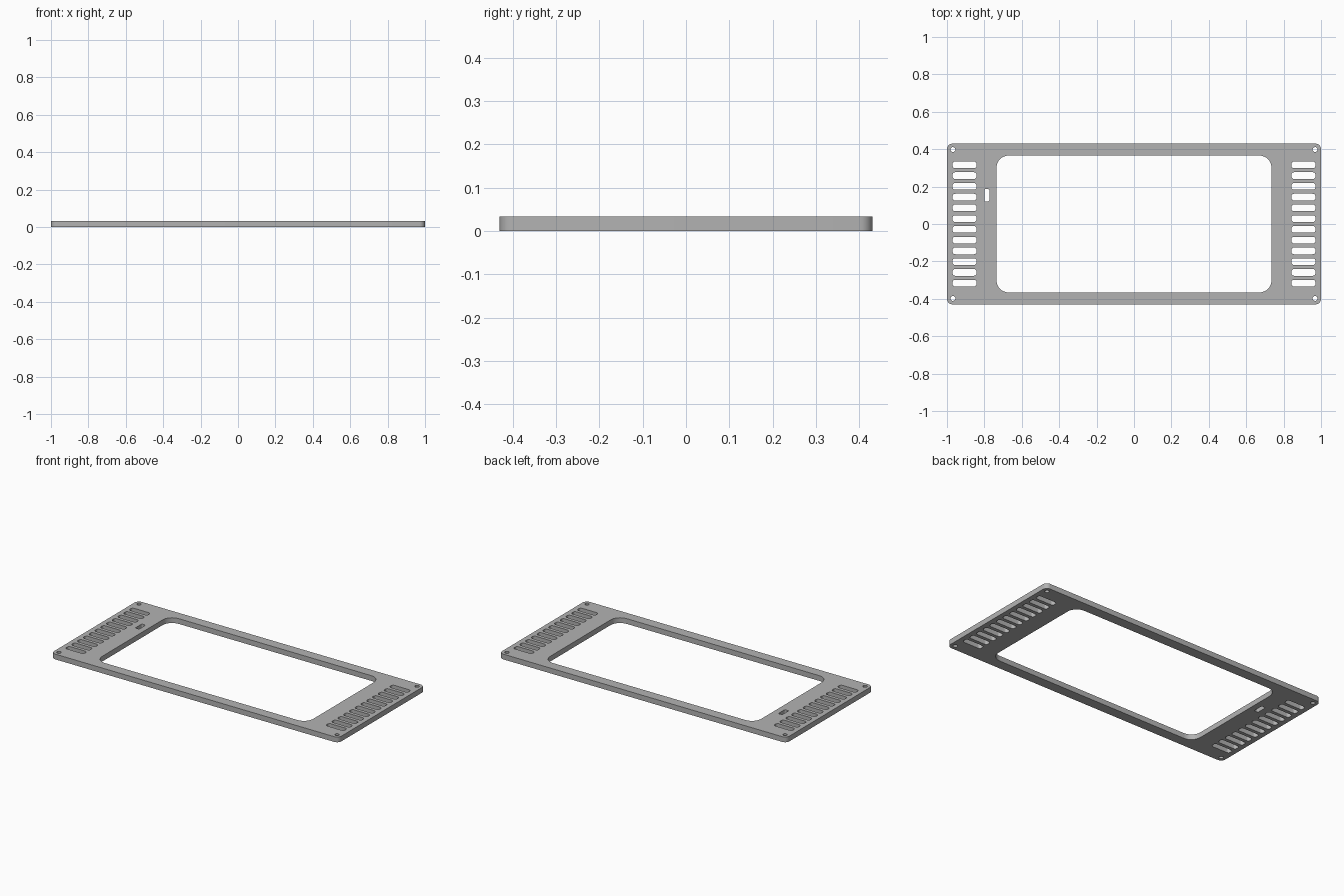
import bpy, bmesh, math

cube = bpy.data.objects.get("Cube")
if cube:
    bpy.data.objects.remove(cube, do_unlink=True)

THICK = 0.033

grey = bpy.data.materials.new("plain grey")
grey.use_nodes = True
grey.diffuse_color = (0.45, 0.45, 0.45, 1)
grey.node_tree.nodes["Principled BSDF"].inputs["Base Color"].default_value = grey.diffuse_color


def add_outline(curve, cx, cy, w, h, r, steps=8):
    """Closed rounded rectangle; a circle when w = h = 2r."""
    pts = []
    for i, (sx, sy) in enumerate([(1, 1), (-1, 1), (-1, -1), (1, -1)]):
        for k in range(steps + 1):
            a = math.pi / 2 * (i + k / steps)
            pts.append((cx + sx * (w / 2 - r) + r * math.cos(a),
                        cy + sy * (h / 2 - r) + r * math.sin(a)))
    spline = curve.splines.new('POLY')
    spline.points.add(len(pts) - 1)
    for p, (x, y) in zip(spline.points, pts):
        p.co = (x, y, 0, 1)
    spline.use_cyclic_u = True


curve = bpy.data.curves.new("panel_outline", 'CURVE')
curve.dimensions = '2D'
curve.fill_mode = 'BOTH'
curve.extrude = THICK / 2

# Plate edge and large window
add_outline(curve, 0, 0, 2, 0.86, 0.03)
add_outline(curve, 0, 0, 1.47, 0.732, 0.065)

# Vent slots and corner screw holes on both ends
for side in (-1, 1):
    for n in range(12):
        add_outline(curve, side * 0.906, (n - 5.5) * 0.0575, 0.129, 0.036, 0.015)
    for end in (-1, 1):
        add_outline(curve, side * 0.968, end * 0.398, 0.026, 0.026, 0.0129)

# Small switch slot
add_outline(curve, -0.787, 0.154, 0.027, 0.065, 0.006)

# Turn the filled outline into a solid, welded plate
helper = bpy.data.objects.new("outline_helper", curve)
bpy.context.collection.objects.link(helper)
deps = bpy.context.evaluated_depsgraph_get()
mesh = bpy.data.meshes.new_from_object(helper.evaluated_get(deps))
bpy.data.objects.remove(helper, do_unlink=True)

bm = bmesh.new()
bm.from_mesh(mesh)
bmesh.ops.remove_doubles(bm, verts=bm.verts, dist=0.0001)
bmesh.ops.translate(bm, verts=bm.verts, vec=(0, 0, THICK / 2))
bmesh.ops.recalc_face_normals(bm, faces=bm.faces)
bm.to_mesh(mesh)
bm.free()

mesh.materials.clear()
mesh.materials.append(grey)
panel = bpy.data.objects.new("front_panel", mesh)
bpy.context.collection.objects.link(panel)
bpy.context.view_layer.objects.active = panel
panel.select_set(True)
bpy.ops.object.shade_smooth_by_angle(angle=math.radians(30))
